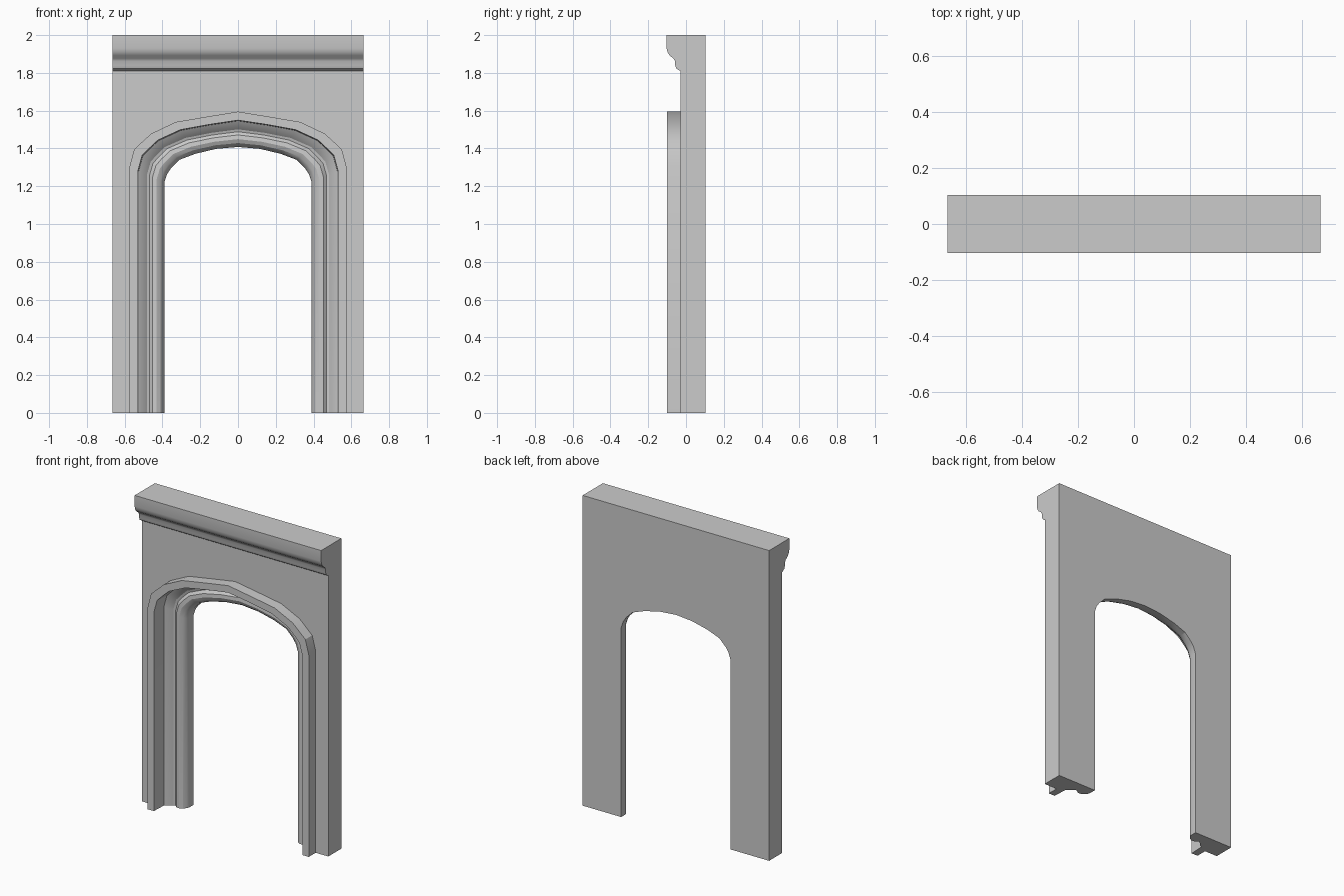
import bpy
import bmesh

if "Cube" in bpy.data.objects:
    bpy.data.objects.remove(bpy.data.objects["Cube"])

FRONT, BACK, HALF = -0.03, 0.103, 0.665


def make_object(name, bm):
    bmesh.ops.recalc_face_normals(bm, faces=bm.faces)
    mesh = bpy.data.meshes.new(name)
    bm.to_mesh(mesh)
    bm.free()
    obj = bpy.data.objects.new(name, mesh)
    bpy.context.collection.objects.link(obj)
    return obj


def smooth(obj, degrees=24):
    bpy.ops.object.select_all(action='DESELECT')
    obj.select_set(True)
    bpy.context.view_layer.objects.active = obj
    bpy.ops.object.shade_smooth_by_angle(angle=degrees * 3.14159 / 180)


def bridge(bm, rings):
    """Join successive closed rings of vertices with quads."""
    for a, b in zip(rings, rings[1:]):
        n = len(a)
        for i in range(n):
            j = (i + 1) % n
            bm.faces.new((a[i], a[j], b[j], b[i]))


# Half arch stations from foot to crown: opening edge, hood edge, wall outline
opening = [(.39, 0), (.39, 1.22), (.375, 1.265), (.355, 1.295),
           (.31, 1.34), (.225, 1.372), (.115, 1.398), (0, 1.408)]
hood = [(.575, 0), (.575, 1.30), (.55, 1.395), (.505, 1.437),
        (.46, 1.478), (.33, 1.54), (.165, 1.568), (0, 1.595)]
outline = [(HALF, 0), (HALF, 1.30), (HALF, 1.5), (HALF, 1.75),
           (HALF, 2), (.4, 2), (.2, 2), (0, 2)]

# Moulding section: distance across (0 = opening, 1 = hood edge) and depth y
section = [(1, FRONT), (1, -.10), (.757, -.10), (.735, -.005), (.62, .008),
           (.50, .03), (.43, .034), (.34, .018), (.22, .016), (.11, .026),
           (.03, .044), (0, .062), (0, BACK)]

# Wall with moulded archway, swept as one closed section and mirrored
bm = bmesh.new()
rings = []
for (ix, iz), (hx, hz), (wx, wz) in zip(opening, hood, outline):
    pts = [(wx, BACK, wz), (wx, FRONT, wz)]
    pts += [(ix + (hx - ix) * t, y, iz + (hz - iz) * t) for t, y in section]
    rings.append([bm.verts.new(p) for p in pts])
bridge(bm, rings)
bm.faces.new(rings[0])
bm.normal_update()
wall = make_object("arched_wall", bm)
mirror = wall.modifiers.new("mirror", 'MIRROR')
mirror.use_axis = (True, False, False)
mirror.use_clip = True
# the open crown edge must not be flipped: the foot cap faces down
foot = max(wall.data.polygons, key=lambda p: len(p.vertices))
if foot.normal.z > 0:
    wall.data.flip_normals()
smooth(wall)

# Cornice: moulded profile (y, z) run along the top of the wall
profile = [(FRONT, 2), (-.103, 2), (-.103, 1.93), (-.098, 1.91),
           (-.087, 1.892), (-.066, 1.876), (-.058, 1.862), (-.057, 1.84),
           (-.051, 1.823), (-.038, 1.814), (FRONT, 1.81)]
bm = bmesh.new()
ends = [[bm.verts.new((x, y, z)) for y, z in profile] for x in (-HALF, HALF)]
bridge(bm, ends)
for end in ends:
    bm.faces.new(end)
smooth(make_object("cornice", bm), 30)
